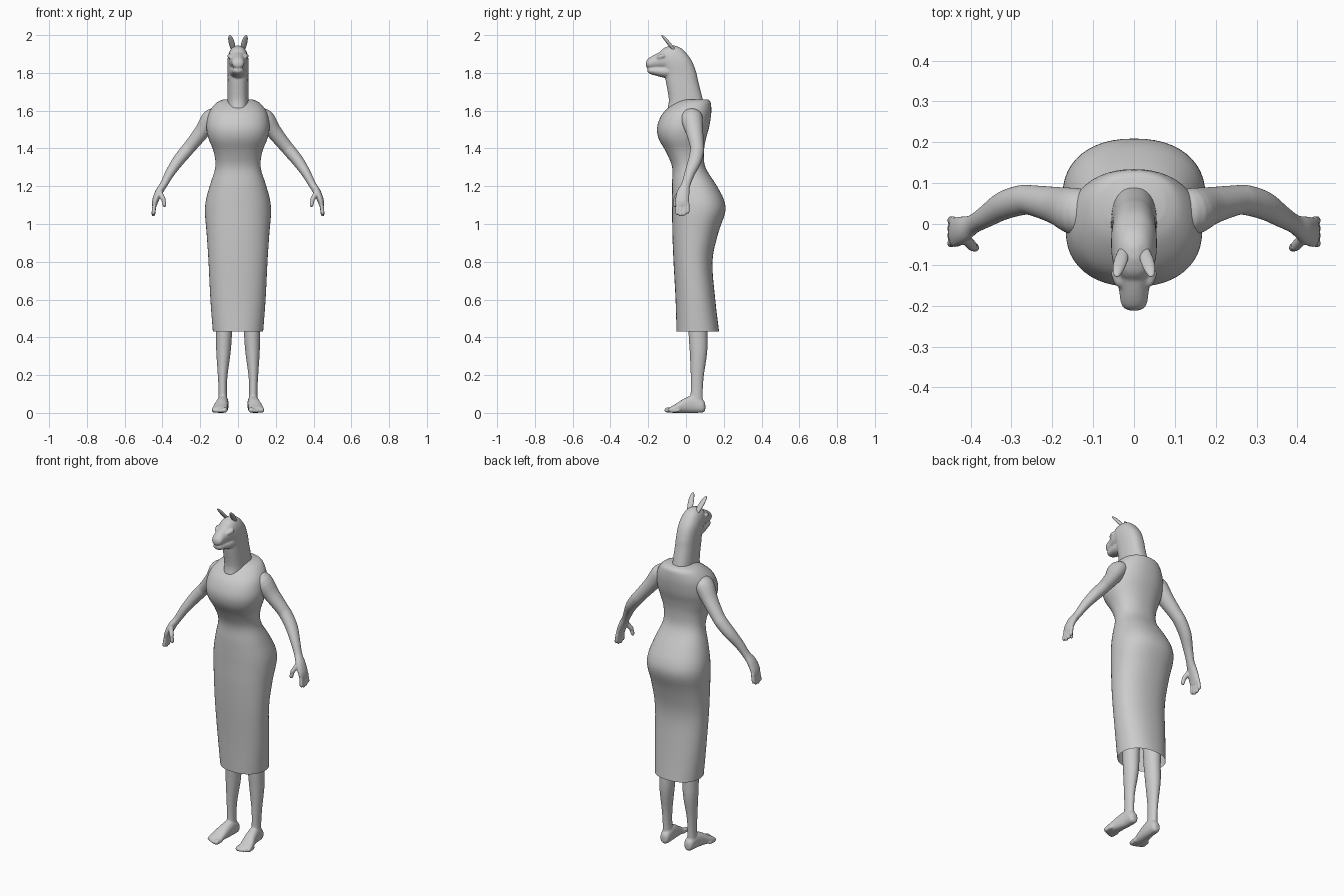
import bpy, bmesh, math
from mathutils import Vector

cube = bpy.data.objects.get("Cube")
if cube:
    bpy.data.objects.remove(cube)

grey = bpy.data.materials.new("soft grey")
grey.use_nodes = True
grey.diffuse_color = (0.6, 0.6, 0.6, 1)
grey.node_tree.nodes["Principled BSDF"].inputs["Base Color"].default_value = (0.6, 0.6, 0.6, 1)


def smooth_rows(rows, steps):
    """Catmull-Rom interpolation between profile rows."""
    out = []
    for i in range(len(rows) - 1):
        p = [rows[max(i - 1, 0)], rows[i], rows[i + 1], rows[min(i + 2, len(rows) - 1)]]
        for s in range(steps):
            t = s / steps
            out.append([0.5 * (2 * b + (c - a) * t + (2 * a - 5 * b + 4 * c - d) * t * t
                               + (3 * b - a - 3 * c + d) * t ** 3) for a, b, c, d in zip(*p)])
    return out + [list(rows[-1])]


def loft(bm, rows, side=(1, 0, 0), axis=None, power=2.0, sides=32, steps=4, open_start=False):
    """Skin superellipse rings; each row is x, y, z, radius along side, other radius."""
    rows = smooth_rows(rows, steps)
    rings = []
    for i, (x, y, z, ra, rb) in enumerate(rows):
        ahead, behind = rows[min(i + 1, len(rows) - 1)], rows[max(i - 1, 0)]
        t = Vector(axis) if axis else (Vector(ahead[:3]) - Vector(behind[:3])).normalized()
        u = Vector(side)
        u = (u - t * u.dot(t)).normalized()
        v = t.cross(u)
        ring = []
        for k in range(sides):
            a = math.tau * k / sides
            c, s = math.cos(a), math.sin(a)
            pu = math.copysign(abs(c) ** (2 / power), c) * ra
            pv = math.copysign(abs(s) ** (2 / power), s) * rb
            ring.append(bm.verts.new(Vector((x, y, z)) + u * pu + v * pv))
        rings.append(ring)
    for r, q in zip(rings, rings[1:]):
        for k in range(sides):
            n = (k + 1) % sides
            bm.faces.new((r[k], r[n], q[n], q[k]))
    if not open_start:
        bm.faces.new(rings[0][::-1])
    bm.faces.new(rings[-1])


def capsule(bm, start, end, radius):
    """Rounded digit between two points."""
    a, b = Vector(start), Vector(end)
    d = (b - a).normalized() * radius
    stops = [(a - d, .3), (a - d * .6, .8), (a, 1), (b, 1), (b + d * .6, .8), (b + d, .3)]
    loft(bm, [(*p, radius * f, radius * f) for p, f in stops], (1, .1, .05), sides=12, steps=1)


def finish(name, bm, voxel=0, angle=40, mirror=False):
    mesh = bpy.data.meshes.new(name)
    bmesh.ops.recalc_face_normals(bm, faces=bm.faces)
    bm.to_mesh(mesh)
    bm.free()
    mesh.materials.append(grey)
    ob = bpy.data.objects.new(name, mesh)
    bpy.context.collection.objects.link(ob)
    bpy.ops.object.select_all(action='DESELECT')
    ob.select_set(True)
    bpy.context.view_layer.objects.active = ob
    # blend overlapping volumes into one skin
    if voxel:
        m = ob.modifiers.new("blend", 'REMESH')
        m.mode, m.voxel_size, m.use_smooth_shade = 'VOXEL', voxel, True
        m = ob.modifiers.new("soften", 'SMOOTH')
        m.factor, m.iterations = 0.5, 4
        bpy.ops.object.modifier_apply(modifier="blend")
        bpy.ops.object.modifier_apply(modifier="soften")
    if mirror:
        ob.modifiers.new("mirror", 'MIRROR').use_mirror_merge = False
    bpy.ops.object.shade_smooth_by_angle(angle=math.radians(angle))
    return ob


# dress: height, half width, front y, back y
profile = [(.43, .133, -.05, .175), (.6, .146, -.055, .155), (.8, .156, -.066, .14),
           (.95, .166, -.072, .17), (1.06, .175, -.073, .207), (1.13, .169, -.074, .2),
           (1.21, .147, -.074, .158), (1.3, .12, -.073, .103), (1.38, .128, -.105, .095),
           (1.45, .155, -.144, .105), (1.51, .167, -.153, .122), (1.57, .16, -.133, .132),
           (1.61, .142, -.1, .134), (1.645, .11, -.05, .13), (1.66, .075, -.01, .115)]
bm = bmesh.new()
loft(bm, [(0, (f + b) / 2, z, w, (b - f) / 2) for z, w, f, b in profile],
     axis=(0, 0, 1), power=2.25, sides=48, open_start=True)
finish("dress", bm)

# head: neck and skull, muzzle, lower jaw and eyelids
bm = bmesh.new()
loft(bm, [(0, 0, 1.61, .056, .098), (0, -.001, 1.66, .056, .09), (0, -.02, 1.75, .055, .086),
          (0, -.03, 1.8, .055, .085), (0, -.052, 1.86, .056, .085), (0, -.068, 1.9, .05, .073),
          (0, -.072, 1.928, .036, .05), (0, -.07, 1.944, .012, .016)],
     axis=(0, 0, 1), power=2.4)
loft(bm, [(0, -.06, 1.862, .05, .058), (0, -.12, 1.866, .048, .05), (0, -.16, 1.86, .037, .04),
          (0, -.19, 1.852, .033, .031), (0, -.205, 1.848, .026, .022), (0, -.212, 1.846, .012, .01)],
     axis=(0, -1, 0))
loft(bm, [(0, -.07, 1.81, .048, .04), (0, -.12, 1.807, .043, .032), (0, -.165, 1.81, .033, .023),
          (0, -.19, 1.812, .028, .018), (0, -.204, 1.814, .015, .009)], axis=(0, -1, 0))
for s in (-1, 1):
    capsule(bm, (s * .037, -.143, 1.884), (s * .045, -.122, 1.89), .012)
finish("head", bm, .005)

# ears
bm = bmesh.new()
loft(bm, [(.026, -.066, 1.925, .012, .008), (.031, -.086, 1.95, .016, .009),
          (.038, -.108, 1.977, .014, .008), (.042, -.124, 1.994, .008, .005),
          (.043, -.129, 1.999, .002, .001)], (1, 0, .2), sides=16)
finish("ears", bm, mirror=True)

# arms with hands
bm = bmesh.new()
loft(bm, [(.1, .03, 1.585, .045, .03), (.14, .03, 1.56, .058, .05), (.19, .045, 1.49, .046, .041),
          (.25, .058, 1.415, .037, .035), (.277, .058, 1.383, .037, .034),
          (.32, .045, 1.33, .035, .031), (.36, .02, 1.27, .028, .025),
          (.393, 0, 1.21, .024, .02), (.418, -.014, 1.17, .033, .02),
          (.437, -.02, 1.125, .037, .017), (.443, -.02, 1.095, .034, .012)], (0, 1, 0))
for i, tip in enumerate((1.058, 1.05, 1.053, 1.065)):
    y = -.048 + .019 * i
    capsule(bm, (.441, y * .9, 1.11), (.448, y, tip), .0105)
capsule(bm, (.412, -.036, 1.165), (.395, -.055, 1.13), .013)
capsule(bm, (.395, -.055, 1.13), (.389, -.058, 1.1), .011)
finish("arms", bm, .0045, mirror=True)

# legs with feet
bm = bmesh.new()
loft(bm, [(.072, .062, .6, .05, .055), (.074, .063, .43, .043, .05), (.077, .066, .32, .038, .046),
          (.081, .06, .2, .026, .035), (.081, .057, .12, .022, .032), (.08, .055, .05, .024, .034)],
     axis=(0, 0, 1))
loft(bm, [(.078, .102, .03, .012, .018), (.078, .088, .036, .026, .034), (.08, .04, .046, .03, .046),
          (.087, -.01, .038, .034, .038), (.095, -.05, .025, .039, .025),
          (.099, -.08, .017, .039, .016), (.1, -.092, .014, .035, .01)], axis=(0, -1, 0), power=2.3)
for i, tip in enumerate((-.1, -.101, -.095, -.087, -.076)):
    x = .07 + .0145 * i
    r = .014 if i == 0 else .0105
    capsule(bm, (x - .003, tip + .035, r + .003), (x, tip, r + .001), r)
finish("legs", bm, .0045, mirror=True)
